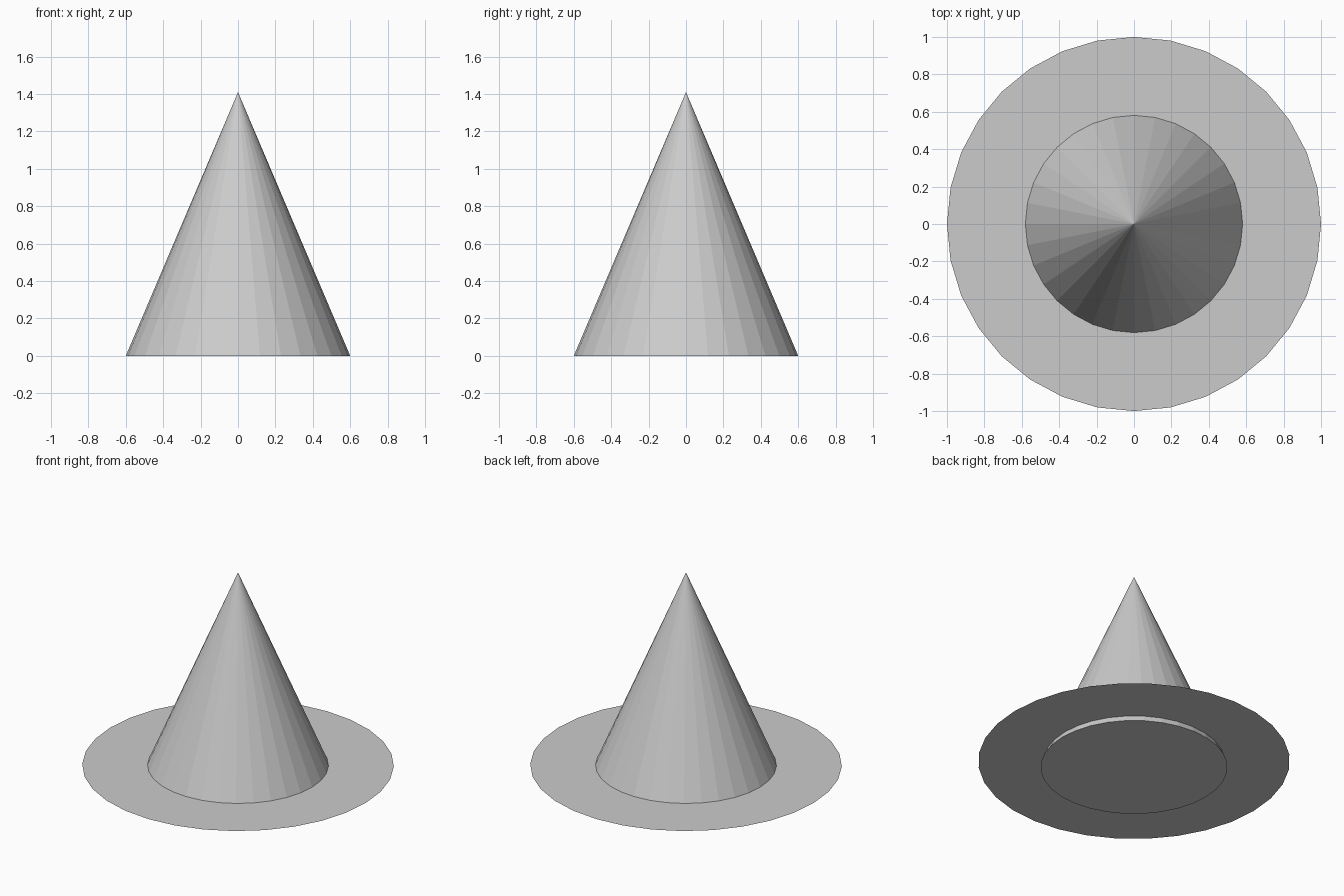
import bpy

if "Cube" in bpy.data.objects:
    bpy.data.objects.remove(bpy.data.objects["Cube"])

SIDES = 32
HEIGHT = 1.41
BRIM_Z = 0.045

# Pointed crown, closed at the bottom
bpy.ops.mesh.primitive_cone_add(vertices=SIDES, radius1=0.6, radius2=0,
                                depth=HEIGHT, location=(0, 0, HEIGHT / 2))
bpy.context.object.name = "crown"

# Paper-thin flat brim, slightly above the base of the crown
bpy.ops.mesh.primitive_circle_add(vertices=SIDES, radius=1.0,
                                  fill_type='NGON', location=(0, 0, BRIM_Z))
bpy.context.object.name = "brim"
